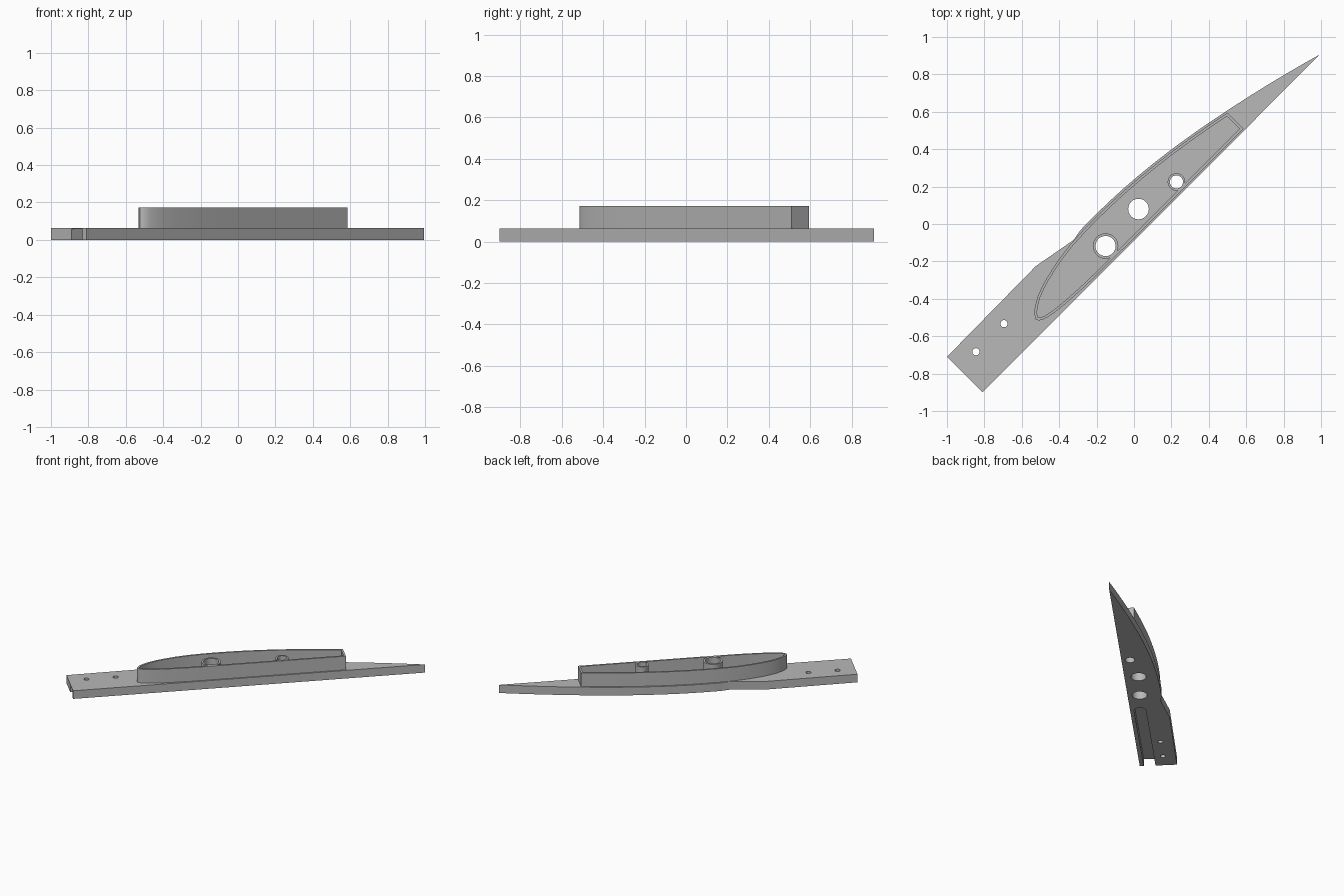
import bpy, bmesh, math
from mathutils import Vector

if "Cube" in bpy.data.objects:
    bpy.data.objects.remove(bpy.data.objects["Cube"])

R = math.sqrt(0.5)
LOW = -0.064            # flat lower edge of the rib
NOSE, TAIL = -0.745, 1.345
CHORD = TAIL - NOSE
BASE_Z, TOP_Z = 0.064, 0.172

grey = bpy.data.materials.new("light_grey")
grey.diffuse_color = (0.48, 0.48, 0.48, 1)
grey.use_nodes = True
grey.node_tree.nodes["Principled BSDF"].inputs["Base Color"].default_value = grey.diffuse_color

# Flat-bottomed wing section: (percent chord, percent height)
UPPER = [(0, 3.5), (0.5, 4.5), (1.25, 5.45), (2.5, 6.5), (5, 7.9), (7.5, 8.85), (10, 9.6),
         (15, 10.68), (20, 11.36), (25, 11.65), (30, 11.7), (35, 11.62), (40, 11.4), (45, 11.02),
         (50, 10.52), (55, 9.9), (60, 9.15), (65, 8.3), (70, 7.35), (73.2, 6.7), (80, 5.22),
         (85, 4.05), (90, 2.8), (95, 1.49), (100, 0.0)]
LOWER = [(0.5, 2.6), (1.25, 1.93), (2.5, 1.47), (5, 0.93), (7.5, 0.63), (10, 0.42),
         (15, 0.15), (20, 0.03), (30, 0), (73.2, 0)]


def section(points):
    return [Vector((NOSE + c / 100 * CHORD, LOW + h / 100 * CHORD)) for c, h in points]


def inset(poly, d):
    """Offset a counter-clockwise outline inwards with mitred corners."""
    out = []
    for i, p in enumerate(poly):
        a = (p - poly[i - 1]).normalized()
        b = (poly[(i + 1) % len(poly)] - p).normalized()
        na, nb = Vector((-a.y, a.x)), Vector((-b.y, b.x))
        out.append(p + (na + nb) * d / (1 + na.dot(nb)))
    return out


def prism(name, poly, z0, z1):
    """Extrude an outline given along and across the chord, turned 45 degrees."""
    bm = bmesh.new()
    verts = [bm.verts.new(((p[0] - p[1]) * R, (p[0] + p[1]) * R, z0)) for p in poly]
    face = bm.faces.new(verts)
    ext = bmesh.ops.extrude_face_region(bm, geom=[face])
    bmesh.ops.translate(bm, vec=(0, 0, z1 - z0),
                        verts=[v for v in ext["geom"] if isinstance(v, bmesh.types.BMVert)])
    bmesh.ops.recalc_face_normals(bm, faces=bm.faces)
    mesh = bpy.data.meshes.new(name)
    bm.to_mesh(mesh)
    bm.free()
    mesh.materials.append(grey)
    ob = bpy.data.objects.new(name, mesh)
    bpy.context.collection.objects.link(ob)
    return ob


def disc(x, y, r, n=40):
    u, v = (x + y) * R, (y - x) * R
    return [(u + r * math.cos(2 * math.pi * i / n), v + r * math.sin(2 * math.pi * i / n))
            for i in range(n)]


def cut(ob, poly, z0, z1):
    cutter = prism("cutter", poly, z0, z1)
    cutter.hide_render = True
    mod = ob.modifiers.new("cut", 'BOOLEAN')
    mod.operation, mod.solver, mod.object = 'DIFFERENCE', 'EXACT', cutter
    bpy.context.view_layer.objects.active = ob
    bpy.ops.object.modifier_apply(modifier=mod.name)
    bpy.data.objects.remove(cutter)


# Base plate: square tail block running into the wing outline
curve = [p for p in section(UPPER) if p.x > -0.28]
plate = prism("base_plate", [(-1.209, LOW), (TAIL, LOW + 0.002)] + curve[::-1][1:]
              + [(-0.29, 0.168), (-0.53, 0.212), (-1.209, 0.205)], 0, BASE_Z)

# Underside groove, open at the block end, with clipped inner corners
cut(plate, [(-1.3, -0.035), (-0.40, -0.035), (-0.375, -0.015), (-0.375, 0.03),
            (-0.40, 0.05), (-1.3, 0.05)], -0.1, 0.057)

# Through holes: front boss, middle, rear boss, two fixing holes
HOLES = [(-0.152, -0.118, 0.054), (0.024, 0.08, 0.055), (0.227, 0.225, 0.035),
         (-0.695, -0.533, 0.019), (-0.845, -0.683, 0.019)]
for x, y, r in HOLES:
    cut(plate, disc(x, y, r), -0.1, 0.3)

# Raised rim following the section, cut off before the tip
outline = section([p for p in UPPER if p[0] < 74][::-1] + LOWER)
rim = prism("raised_rim", inset(outline, 0.011), BASE_Z, TOP_Z)
cut(rim, inset(outline, 0.025), 0, 0.3)

# Tubular bosses
bosses = []
for name, (x, y, r), outer in (("front_boss", HOLES[0], 0.068), ("rear_boss", HOLES[2], 0.047)):
    boss = prism(name, disc(x, y, outer), BASE_Z, TOP_Z)
    cut(boss, disc(x, y, r), 0, 0.3)
    bosses.append(boss)

# Smooth curved sides, keep edges sharp
bpy.ops.object.select_all(action='DESELECT')
for ob in [plate, rim] + bosses:
    ob.select_set(True)
bpy.context.view_layer.objects.active = plate
bpy.ops.object.shade_smooth_by_angle(angle=math.radians(30))
